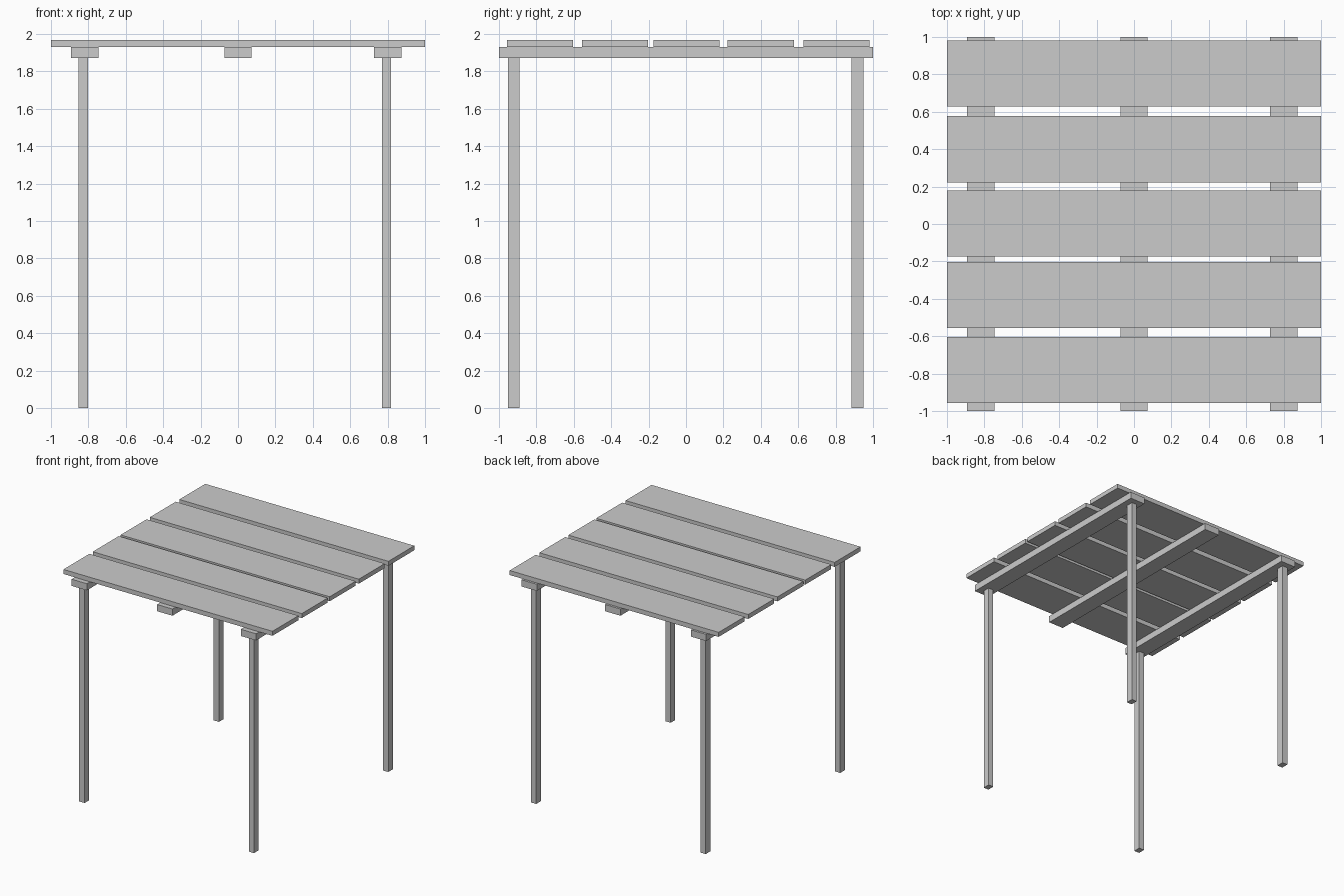
import bpy

if "Cube" in bpy.data.objects:
    bpy.data.objects.remove(bpy.data.objects["Cube"])

LEG_TOP, BEAM_TOP, PLANK_TOP = 1.872, 1.93, 1.969


def box(name, x, y, z):
    """Axis-aligned box from (min, max) ranges."""
    bpy.ops.mesh.primitive_cube_add(size=1, location=[(a + b) / 2 for a, b in (x, y, z)])
    ob = bpy.context.object
    ob.name = name
    ob.scale = [b - a for a, b in (x, y, z)]
    bpy.ops.object.transform_apply(location=False, rotation=False, scale=True)
    return ob


# Four legs
for side, x in (("left", (-0.853, -0.802)), ("right", (0.769, 0.818))):
    for end, y in (("front", (-0.951, -0.889)), ("back", (0.885, 0.949))):
        box(f"{end}_{side}_leg", x, y, (0, LEG_TOP))

# Three support beams running front to back
for name, cx in (("left", -0.819), ("middle", 0.0), ("right", 0.8)):
    box(f"{name}_beam", (cx - 0.073, cx + 0.073), (-1, 1), (LEG_TOP, BEAM_TOP))

# Five top planks with slightly uneven gaps
for i, cy in enumerate((-0.780, -0.379, 0.002, 0.400, 0.804)):
    box(f"top_plank_{i + 1}", (-1, 1), (cy - 0.177, cy + 0.177), (BEAM_TOP, PLANK_TOP))
